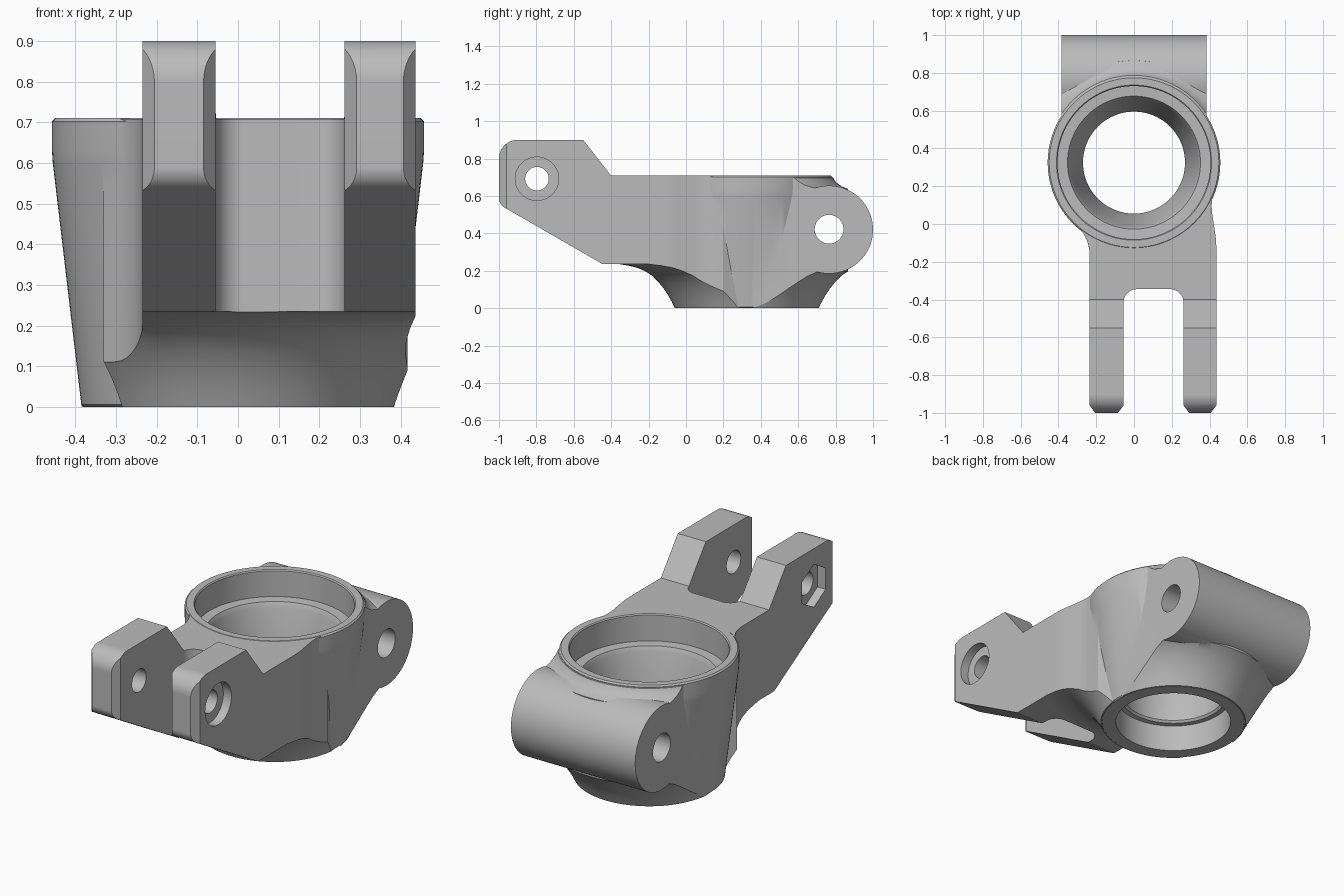
import bpy, bmesh, math
from mathutils import Vector

old = bpy.data.objects.get("Cube")
if old:
    bpy.data.objects.remove(old, do_unlink=True)

HUB_Y = 0.325

metal = bpy.data.materials.new("satin grey")
metal.use_nodes = True
GREY = (0.5, 0.5, 0.5, 1)
metal.diffuse_color = GREY
metal.node_tree.nodes["Principled BSDF"].inputs["Base Color"].default_value = GREY


def finish(name, bm):
    bmesh.ops.recalc_face_normals(bm, faces=bm.faces[:])
    mesh = bpy.data.meshes.new(name)
    bm.to_mesh(mesh)
    bm.free()
    mesh.materials.append(metal)
    ob = bpy.data.objects.new(name, mesh)
    bpy.context.collection.objects.link(ob)
    return ob


def rounded(points, steps=10):
    """Turn (a, b, radius) corners into an outline with arcs."""
    out = []
    for i, p in enumerate(points):
        c = Vector(p[:2])
        if len(p) < 3:
            out.append(c)
            continue
        u = (Vector(points[i - 1][:2]) - c).normalized()
        v = (Vector(points[(i + 1) % len(points)][:2]) - c).normalized()
        half = u.angle(v) / 2
        centre = c + (u + v).normalized() * (p[2] / math.sin(half))
        start = c + u * (p[2] / math.tan(half)) - centre
        end = c + v * (p[2] / math.tan(half)) - centre
        sweep = math.pi - 2 * half
        for k in range(steps + 1):
            t = k / steps
            out.append(centre + (start * math.sin((1 - t) * sweep)
                                 + end * math.sin(t * sweep)) / math.sin(sweep))
    return out


def prism(name, outline, axis, lo, hi):
    """Extrude an outline along z (points are x, y) or x (points are y, z)."""
    bm = bmesh.new()
    place = (lambda p, h: (p[0], p[1], h)) if axis == "z" else (lambda p, h: (h, p[0], p[1]))
    low = [bm.verts.new(place(p, lo)) for p in outline]
    high = [bm.verts.new(place(p, hi)) for p in outline]
    bm.faces.new(low)
    bm.faces.new(high)
    for i in range(len(outline)):
        bm.faces.new((low[i - 1], low[i], high[i], high[i - 1]))
    return finish(name, bm)


def circle(y, z, r, n=64, turn=0.0):
    return [(y + r * math.cos(turn + i * math.tau / n),
             z + r * math.sin(turn + i * math.tau / n)) for i in range(n)]


def lathe(name, profile, n=128):
    """Solid of revolution around the hub axis; profile is (radius, z)."""
    bm = bmesh.new()
    rings = [[bm.verts.new((r * math.cos(i * math.tau / n),
                            HUB_Y + r * math.sin(i * math.tau / n), z))
              for i in range(n)] for r, z in profile]
    bm.faces.new(rings[0])
    bm.faces.new(rings[-1])
    for a, b in zip(rings, rings[1:]):
        for i in range(n):
            bm.faces.new((a[i - 1], a[i], b[i], b[i - 1]))
    return finish(name, bm)


def combine(target, tool, operation):
    mod = target.modifiers.new("join", "BOOLEAN")
    mod.operation = operation
    mod.solver = "EXACT"
    mod.object = tool
    bpy.context.view_layer.update()
    graph = bpy.context.evaluated_depsgraph_get()
    mesh = bpy.data.meshes.new_from_object(target.evaluated_get(graph))
    target.modifiers.clear()
    target.data = mesh
    bpy.data.objects.remove(tool, do_unlink=True)
    return target


# Concave flare under the arms and the rear lug
flare = [(0.385, 0), (0.402, 0.035), (0.422, 0.07), (0.445, 0.105), (0.472, 0.138),
         (0.503, 0.17), (0.54, 0.195)]

# Fork: side profile plus flare, trimmed by the plan outline
fork = prism("fork", rounded([
    (-1, 0.9, 0.1), (-0.55, 0.9), (-0.4, 0.708), (0.3, 0.708), (0.3, 0.235),
    (-0.445, 0.235, 0.05), (-1, 0.555, 0.06)]), "x", -0.6, 0.6)
combine(fork, lathe("fork_flare", [(r, z + 0.001) for r, z in flare]
                    + [(0.58, 0.214), (0.63, 0.227), (0.7, 0.238), (0.7, 0.3)]), "UNION")
plan = rounded([
    (-0.235, -0.96), (-0.198, -1.01), (-0.092, -1.01), (-0.055, -0.96),
    (-0.055, -0.345, 0.07), (0.262, -0.345, 0.07),
    (0.262, -0.96), (0.299, -1.01), (0.399, -1.01), (0.436, -0.96),
    (0.436, -0.09, 0.6), (0.41, 0.08, 0.3), (0.417, 0.2), (0.37, 0.31),
    (-0.25, 0.1), (-0.33, 0.02), (-0.235, -0.075, 0.22)])
combine(fork, prism("plan", plan, "z", -0.1, 1), "INTERSECT")

# Rear lug: cross cylinder blended into the hub, trimmed to width
lug = prism("rear_lug", circle(0.765, 0.42, 0.235, 96), "x", -0.5, 0.5)
combine(lug, lathe("lug_flare", [(r, z + 0.001) for r, z in flare] + [
    (0.55, 0.3), (0.54, 0.638), (0.515, 0.648), (0.492, 0.66), (0.474, 0.677),
    (0.462, 0.697), (0.44, 0.703)]), "UNION")
combine(lug, prism("lug_width", [(-0.385, 0.36), (0.385, 0.36), (0.385, 1.2), (-0.385, 1.2)],
                   "z", -0.1, 1), "INTERSECT")

# Tapered hub
carrier = lathe("hub_carrier", [
    (0.378, 0), (0.385, 0.006), (0.455, 0.6), (0.457, 0.63), (0.457, 0.702), (0.449, 0.71)])
combine(carrier, fork, "UNION")
combine(carrier, lug, "UNION")

# Stepped bore
combine(carrier, lathe("bore", [
    (0.305, -0.1), (0.305, 0.15), (0.28, 0.153), (0.27, 0.165), (0.27, 0.2),
    (0.285, 0.3), (0.31, 0.41), (0.338, 0.53), (0.352, 0.557), (0.405, 0.56),
    (0.405, 0.704), (0.415, 0.715), (0.415, 0.8)]), "DIFFERENCE")

# Pin holes, bolt head recess and hexagonal nut recess
cutters = [
    prism("lug_hole", circle(0.765, 0.422, 0.077), "x", -0.7, 0.7),
    prism("arm_hole", circle(-0.797, 0.692, 0.063), "x", -0.7, 0.7),
    prism("bolt_recess", circle(-0.797, 0.692, 0.116), "x", 0.386, 0.7),
    prism("nut_recess", circle(-0.797, 0.692, 0.12, 6, math.pi / 6), "x", -0.7, -0.185),
]
for cutter in cutters:
    combine(carrier, cutter, "DIFFERENCE")

# Smooth shading with crisp edges
for ob in bpy.context.selected_objects:
    ob.select_set(False)
carrier.select_set(True)
bpy.context.view_layer.objects.active = carrier
bpy.ops.object.shade_smooth_by_angle(angle=math.radians(25))
weighted = carrier.modifiers.new("even_shading", "WEIGHTED_NORMAL")
weighted.keep_sharp = True
